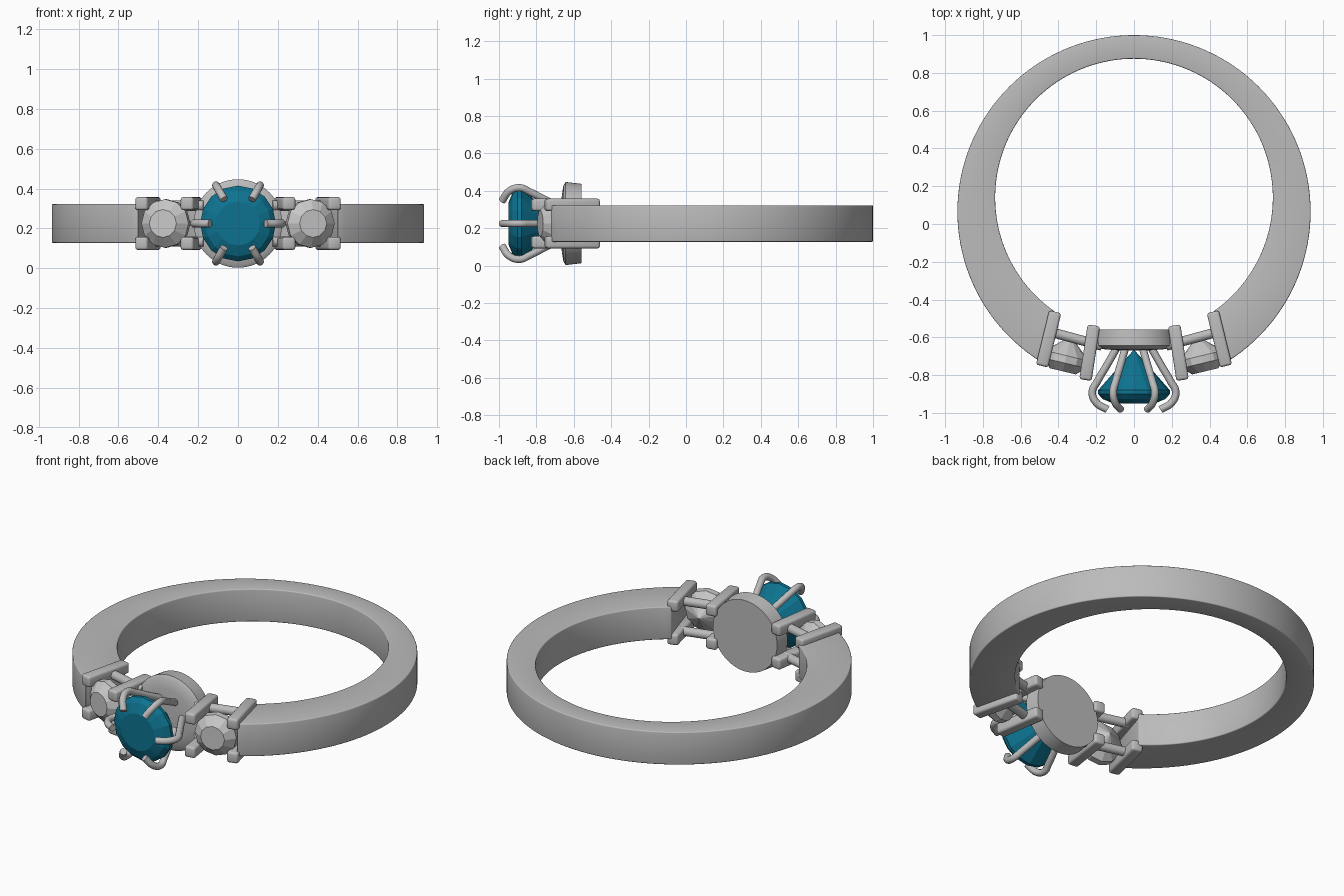
import bpy, bmesh, math
from mathutils import Vector, Matrix

cube = bpy.data.objects.get("Cube")
if cube:
    bpy.data.objects.remove(cube, do_unlink=True)

CZ = 0.225  # mid height of the ring


def material(name, rgb):
    m = bpy.data.materials.new(name)
    m.use_nodes = True
    m.diffuse_color = (*rgb, 1)
    m.node_tree.nodes["Principled BSDF"].inputs["Base Color"].default_value = (*rgb, 1)
    return m


METAL = material("silver_metal", (0.50, 0.50, 0.50))
CLEAR = material("pale_stone", (0.58, 0.58, 0.58))
TEAL = material("teal_stone", (0.004, 0.17, 0.28))


def select(ob):
    bpy.ops.object.select_all(action='DESELECT')
    ob.select_set(True)
    bpy.context.view_layer.objects.active = ob


def finish(name, bm, mat, smooth=True, bevel=0):
    bmesh.ops.recalc_face_normals(bm, faces=bm.faces)
    me = bpy.data.meshes.new(name)
    bm.to_mesh(me)
    bm.free()
    ob = bpy.data.objects.new(name, me)
    bpy.context.collection.objects.link(ob)
    me.materials.append(mat)
    select(ob)
    if bevel:
        mod = ob.modifiers.new("Bevel", 'BEVEL')
        mod.width, mod.segments, mod.limit_method = bevel, 3, 'ANGLE'
        bpy.ops.object.modifier_apply(modifier=mod.name)
    if smooth:
        bpy.ops.object.shade_smooth_by_angle(angle=math.radians(35))
    return ob


def lathe(name, rings, origin, axis, sides, mat, smooth=False, bevel=0):
    """Rings of (radius, distance along axis); a zero radius makes a point."""
    bm = bmesh.new()
    axis = Vector(axis).normalized()
    u = axis.orthogonal() if abs(axis.z) > 0.9 else axis.cross(Vector((0, 0, 1))).normalized()
    w = axis.cross(u)
    loops = []
    for r, d in rings:
        c = Vector(origin) + axis * d
        n = sides if r else 1
        loops.append([bm.verts.new(c + r * (u * math.cos(k * math.tau / n) + w * math.sin(k * math.tau / n)))
                      for k in range(n)])
    for a, b in zip(loops, loops[1:]):
        for k in range(sides):
            j = (k + 1) % sides
            quad = [a[k % len(a)], a[j % len(a)], b[j % len(b)], b[k % len(b)]]
            bm.faces.new(list(dict.fromkeys(quad)))
    for loop in (loops[0], loops[-1]):
        if len(loop) > 2:
            bm.faces.new(loop)
    return finish(name, bm, mat, smooth, bevel)


def bar(name, a, b, size):
    """Square bar with rounded edges between two points."""
    a, b = Vector(a), Vector(b)
    d = b - a
    bm = bmesh.new()
    turn = Matrix.Rotation(math.atan2(d.y, d.x), 4, 'Z')
    bmesh.ops.create_cube(bm, size=1, matrix=Matrix.Translation((a + b) / 2) @ turn
                          @ Matrix.Diagonal((d.length, size, size, 1)))
    return finish(name, bm, METAL, True, 0.014)


# Band: open ring, thicker toward the front, between two eccentric arcs
def arc_point(cy, r, end, t):
    start = math.atan2(end[1] - cy, end[0])
    a = start + t * (math.pi - 2 * start)
    return r * math.cos(a), cy + r * math.sin(a)


bm = bmesh.new()
N = 112
sections = []
for i in range(N + 1):
    o = arc_point(0.065, 0.935, (0.50, -0.725), i / N)
    n = arc_point(0.140, 0.735, (0.42, -0.463), i / N)
    sections.append([bm.verts.new((*p, z)) for p, z in
                     ((o, CZ - 0.0975), (o, CZ + 0.0975), (n, CZ + 0.0975), (n, CZ - 0.0975))])
for a, b in zip(sections, sections[1:]):
    for k in range(4):
        j = (k + 1) % 4
        bm.faces.new((a[k], a[j], b[j], b[k]))
bm.faces.new(sections[0])
bm.faces.new(sections[-1])
finish("band", bm, METAL, True, 0.006)

# Side settings: posts, rails and a pale stone on each side
for s, side in ((1, "left"), (-1, "right")):
    for h, level in ((0.1, "upper"), (-0.1, "lower")):
        z = CZ + h
        bar(f"{side}_{level}_outer_post", (s * 0.417, -0.465, z), (s * 0.487, -0.752, z), 0.066)
        bar(f"{side}_{level}_inner_post", (s * 0.213, -0.537, z), (s * 0.257, -0.826, z), 0.066)
        a = Vector((s * 0.44, -0.572, CZ + h * 0.9))
        b = Vector((s * 0.17, -0.645, CZ + h * 0.9))
        lathe(f"{side}_{level}_rail", [(0.026, 0), (0.026, (b - a).length)], a, b - a, 20, METAL, True)
    lathe(f"{side}_stone", [(0, 0), (0.122, 0.105), (0.122, 0.145), (0.07, 0.19)],
          (s * 0.333, -0.595, CZ), (s * 0.24, -1, 0), 12, CLEAR)

# Backing disc behind the centre stone, slightly domed in front
lathe("backing_disc", [(0.212, 0), (0.222, 0.085), (0.205, 0.097), (0.15, 0.106), (0.08, 0.111), (0, 0.112)],
      (0, -0.558, CZ), (0, -1, 0), 64, METAL, True)

# Centre stone: pointed back, thin girdle, crown and table
lathe("centre_stone", [(0, 0), (0.19, 0.215), (0.19, 0.235), (0.165, 0.262), (0.11, 0.285)],
      (0, -0.665, CZ), (0, -1, 0), 16, TEAL)

# Six curved prongs (distance from axis, y)
PRONG = [(0.085, -0.645), (0.145, -0.75), (0.195, -0.835), (0.221, -0.89), (0.2, -0.945), (0.14, -0.983)]
for k in range(6):
    a = k * math.tau / 6
    cu = bpy.data.curves.new(f"prong_{k + 1}", 'CURVE')
    cu.dimensions = '3D'
    cu.bevel_depth, cu.bevel_resolution, cu.use_fill_caps = 0.02, 3, True
    sp = cu.splines.new('BEZIER')
    sp.bezier_points.add(len(PRONG) - 1)
    for p, (r, y) in zip(sp.bezier_points, PRONG):
        p.co = (r * math.cos(a), y, CZ + r * math.sin(a))
        p.handle_left_type = p.handle_right_type = 'AUTO'
    sp.resolution_u = 6
    cu.materials.append(METAL)
    ob = bpy.data.objects.new(cu.name, cu)
    bpy.context.collection.objects.link(ob)
    select(ob)
    bpy.ops.object.convert(target='MESH')
    bpy.ops.object.shade_smooth_by_angle(angle=math.radians(50))
